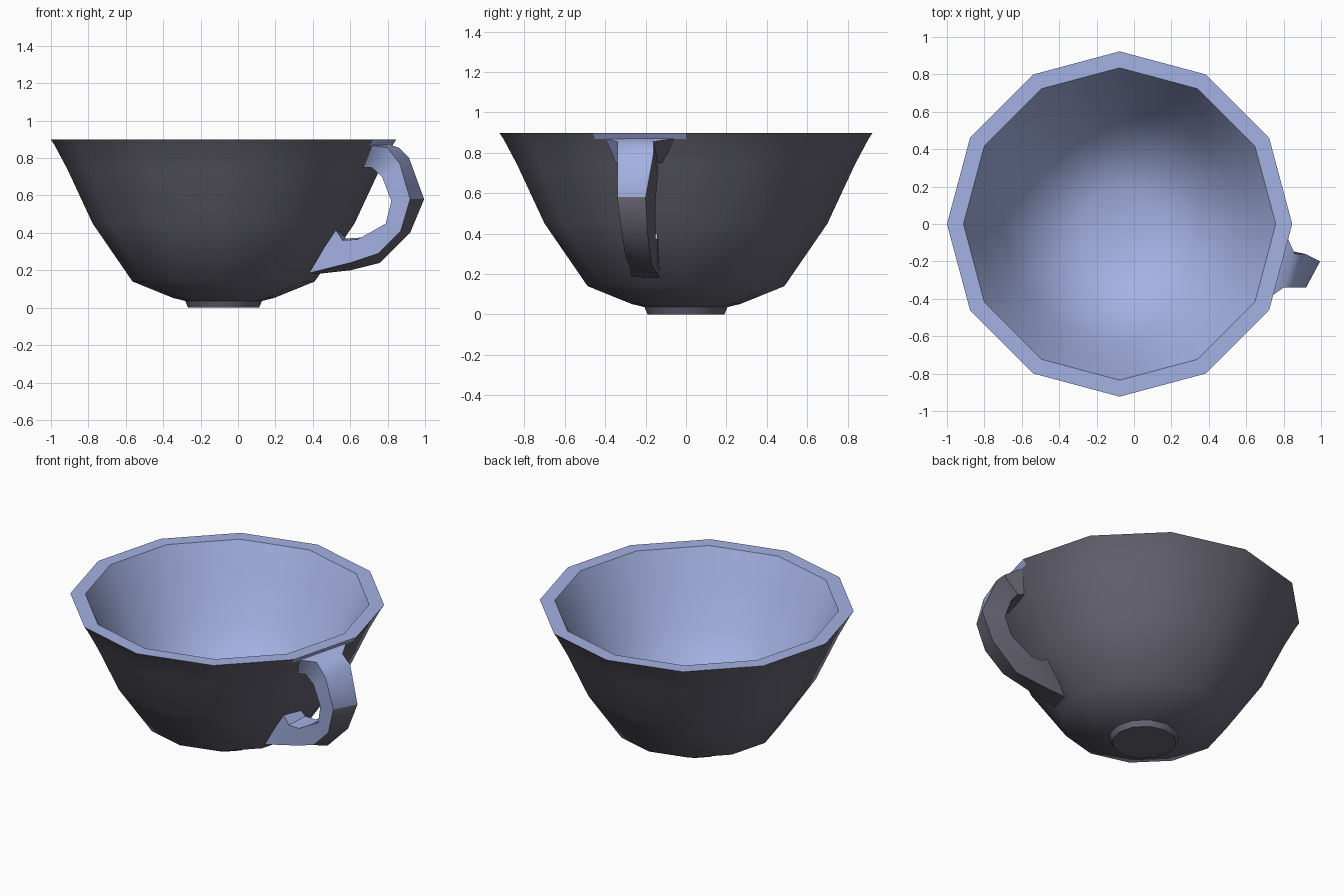
import bpy, bmesh, math

if "Cube" in bpy.data.objects:
    bpy.data.objects.remove(bpy.data.objects["Cube"])

CX, SIDES = -0.077, 12


def material(name, rgb):
    m = bpy.data.materials.new(name)
    m.diffuse_color = (*rgb, 1)
    m.use_nodes = True
    m.node_tree.nodes["Principled BSDF"].inputs["Base Color"].default_value = m.diffuse_color
    return m


DARK = material("dark grey glaze", (0.135, 0.132, 0.172))
LIGHT = material("pale blue glaze", (0.376, 0.445, 0.775))


def finish(bm, name):
    bmesh.ops.recalc_face_normals(bm, faces=bm.faces)
    mesh = bpy.data.meshes.new(name)
    bm.to_mesh(mesh)
    bm.free()
    mesh.materials.append(DARK)
    mesh.materials.append(LIGHT)
    ob = bpy.data.objects.new(name, mesh)
    bpy.context.collection.objects.link(ob)
    bpy.ops.object.select_all(action='DESELECT')
    ob.select_set(True)
    bpy.context.view_layer.objects.active = ob
    bpy.ops.object.shade_smooth_by_angle(angle=math.radians(42))
    return ob


# Cup: one 12-sided lathe running up the outside, over the rim and down inside
outside = [(0.19, 0), (0.205, 0.036), (0.27, 0.052), (0.487, 0.14),
           (0.70, 0.45), (0.835, 0.74), (0.903, 0.868), (0.923, 0.898)]
inside = [(0.835, 0.898), (0.76, 0.74), (0.63, 0.46), (0.43, 0.18), (0.2, 0.09)]
profile = outside + inside
bm = bmesh.new()
rings = []
for r, z in profile:
    rings.append([bm.verts.new((CX + r * math.cos(2 * math.pi * i / SIDES),
                                r * math.sin(2 * math.pi * i / SIDES), z))
                  for i in range(SIDES)])
for k in range(len(rings) - 1):
    a, b = rings[k], rings[k + 1]
    for i in range(SIDES):
        j = (i + 1) % SIDES
        f = bm.faces.new((a[i], a[j], b[j], b[i]))
        # pale rim and interior, plus a small pale band above the handle
        above_handle = k == len(outside) - 2 and i == SIDES - 1
        f.material_index = int(k >= len(outside) - 1 or above_handle)
bm.faces.new(rings[0])
bm.faces.new(rings[-1]).material_index = 1
finish(bm, "cup")

# Handle: four-cornered section (outer near, outer far, inner far, inner near)
stations = [
    ((.70, -.41, .872), (.81, -.05, .872), (.74, -.12, .75), (.65, -.36, .75)),
    ((.80, -.34, .855), (.86, -.16, .855), (.77, -.14, .75), (.715, -.33, .75)),
    ((.865, -.34, .77), (.915, -.16, .80), (.82, -.14, .69), (.77, -.33, .70)),
    ((.92, -.34, .58), (.995, -.20, .58), (.86, -.15, .57), (.82, -.33, .57)),
    ((.87, -.32, .41), (.92, -.19, .40), (.81, -.15, .46), (.79, -.31, .45)),
    ((.75, -.30, .29), (.76, -.17, .24), (.66, -.15, .375), (.64, -.29, .365)),
    ((.60, -.28, .24), (.60, -.14, .20), (.58, -.14, .37), (.56, -.28, .36)),
    ((.38, -.27, .185), (.42, -.13, .18), (.53, -.14, .42), (.52, -.28, .42)),
]
bm = bmesh.new()
loops = [[bm.verts.new(p) for p in s] for s in stations]
for k in range(len(loops) - 1):
    a, b = loops[k], loops[k + 1]
    for i in range(4):
        j = (i + 1) % 4
        f = bm.faces.new((a[i], a[j], b[j], b[i]))
        # pale near side, upper outside and lower inside; dark elsewhere
        f.material_index = int(i == 3 or (i == 0 and k < 3) or (i == 2 and k > 3))
bm.faces.new(loops[0])
bm.faces.new(loops[-1])
finish(bm, "handle")
